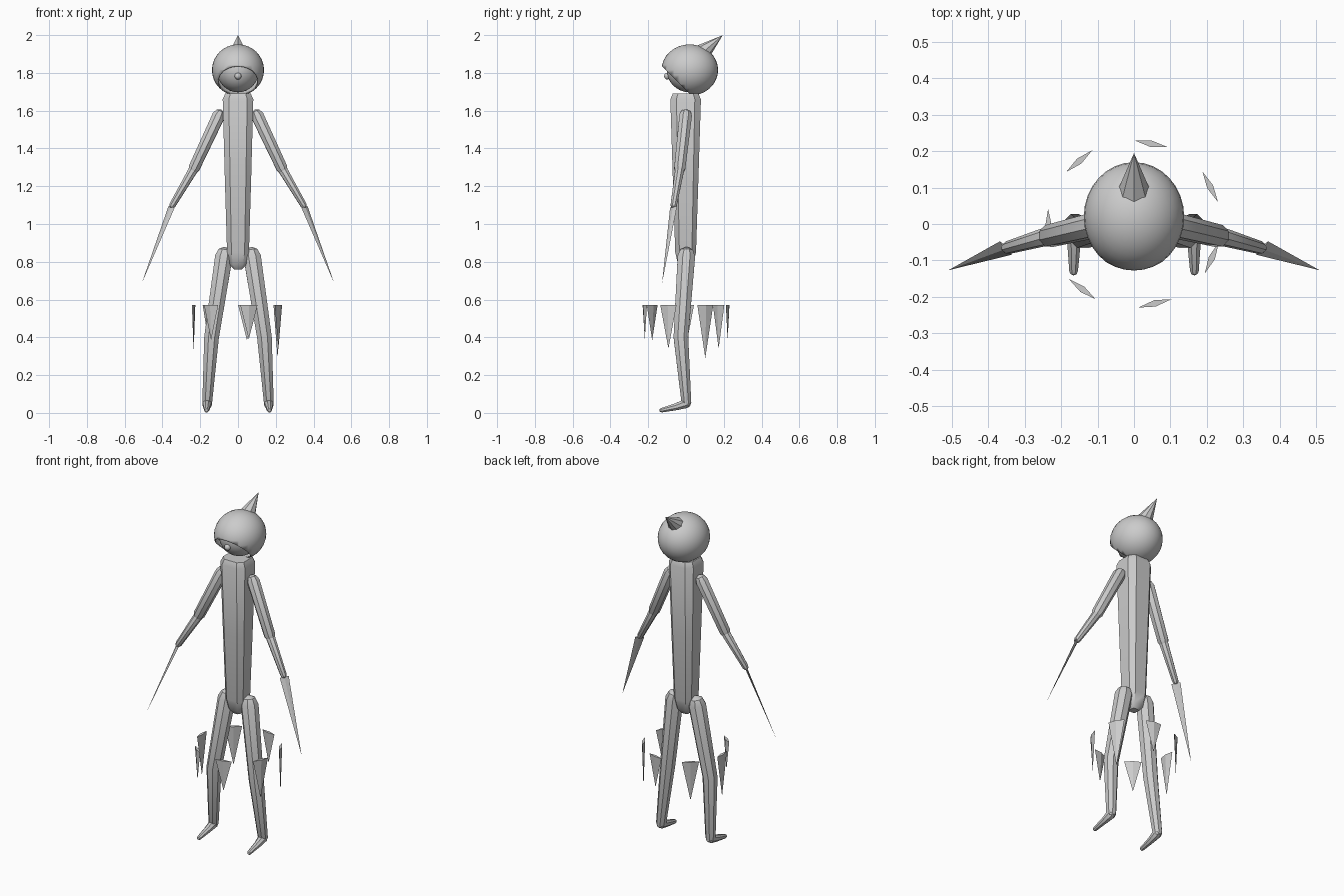
import bpy, bmesh, math
from mathutils import Vector, Matrix

cube = bpy.data.objects.get("Cube")
if cube:
    bpy.data.objects.remove(cube, do_unlink=True)

grey = bpy.data.materials.new("light_grey")
grey.use_nodes = True
GREY = (0.6, 0.6, 0.6, 1)
grey.diffuse_color = GREY
grey.node_tree.nodes["Principled BSDF"].inputs["Base Color"].default_value = GREY


def finish(name, bm, smooth=None):
    """Turn a bmesh into a named object."""
    bmesh.ops.recalc_face_normals(bm, faces=bm.faces[:])
    mesh = bpy.data.meshes.new(name)
    bm.to_mesh(mesh)
    bm.free()
    mesh.materials.append(grey)
    obj = bpy.data.objects.new(name, mesh)
    bpy.context.collection.objects.link(obj)
    if smooth:
        bpy.ops.object.select_all(action='DESELECT')
        obj.select_set(True)
        bpy.context.view_layer.objects.active = obj
        bpy.ops.object.shade_smooth_by_angle(angle=math.radians(smooth))
    return obj


def frame(axis, side):
    """Two unit vectors across an axis, the first nearest to side."""
    axis = axis.normalized()
    u = (side - axis * side.dot(axis)).normalized()
    return u, axis.cross(u)


def loft(bm, rings):
    """Skin a list of equally sized vertex rings and close both ends."""
    loops = [[bm.verts.new(p) for p in ring] for ring in rings]
    n = len(loops[0])
    for a, b in zip(loops, loops[1:]):
        for i in range(n):
            j = (i + 1) % n
            bm.faces.new((a[i], a[j], b[j], b[i]))
    bm.faces.new(loops[0])
    bm.faces.new(loops[-1])


def limb(name, joints, sides=8):
    """Tapered tube through (point, radius) joints with rounded ends."""
    pts = [Vector(p) for p, r in joints]
    radii = [r for p, r in joints]
    first = (pts[1] - pts[0]).normalized()
    last = (pts[-1] - pts[-2]).normalized()
    stations = []
    for t in (80, 45):
        a = math.radians(t)
        stations.append((pts[0] - first * radii[0] * math.sin(a), first, radii[0] * math.cos(a)))
    for i, p in enumerate(pts):
        before = (p - pts[i - 1]).normalized() if i else first
        after = (pts[i + 1] - p).normalized() if i < len(pts) - 1 else last
        stations.append((p, before + after, radii[i]))
    for t in (45, 80):
        a = math.radians(t)
        stations.append((pts[-1] + last * radii[-1] * math.sin(a), last, radii[-1] * math.cos(a)))
    rings = []
    for p, axis, r in stations:
        u, v = frame(axis, Vector((1, 0, 0)))
        angles = [math.tau * (k + 0.5) / sides for k in range(sides)]
        rings.append([p + (u * math.cos(a) + v * math.sin(a)) * r for a in angles])
    bm = bmesh.new()
    loft(bm, rings)
    return finish(name, bm, 35)


def spike(name, base, tip, wide, half_width, half_thick, sides=4):
    """Flat-based pointed shard."""
    base, tip = Vector(base), Vector(tip)
    u, v = frame(tip - base, Vector(wide))
    bm = bmesh.new()
    ring = []
    for k in range(sides):
        a = math.tau * k / sides
        ring.append(bm.verts.new(base + u * half_width * math.cos(a) + v * half_thick * math.sin(a)))
    point = bm.verts.new(tip)
    for k in range(sides):
        bm.faces.new((ring[k], ring[(k + 1) % sides], point))
    bm.faces.new(ring)
    return finish(name, bm)


def ball(name, centre, size, segments=32, cut=None):
    """Ellipsoid, optionally opened by a plane through cut = (point, normal)."""
    bm = bmesh.new()
    bmesh.ops.create_uvsphere(bm, u_segments=segments, v_segments=segments // 2, radius=1)
    bmesh.ops.transform(bm, matrix=Matrix.Translation(centre) @ Matrix.Diagonal((*size, 1)), verts=bm.verts[:])
    if cut:
        bmesh.ops.bisect_plane(bm, geom=bm.verts[:] + bm.edges[:] + bm.faces[:],
                               plane_co=cut[0], plane_no=cut[1], clear_outer=True)
    return finish(name, bm, 50)


# Head: open hood, rounded face inside, single eye and swept-back horn
centre = Vector((0, 0.02, 1.815))
hood = ball("hood", centre, (0.138, 0.15, 0.136), cut=((0, -0.128, 1.835), (0, -1, -1)))
rim = hood.modifiers.new("rim", 'SOLIDIFY')
rim.thickness = 0.006
ball("face", centre, (0.112, 0.122, 0.118))
ball("eye", (0, -0.098, 1.783), (0.018, 0.018, 0.018), 16)
spike("horn", (0, 0.09, 1.91), (0, 0.195, 2.0), (1, 0, 0), 0.046, 0.046, 8)

# Torso: chamfered square column tapering to the hips
bm = bmesh.new()
outline = [(0.6, 1), (-0.6, 1), (-1, 0.6), (-1, -0.6), (-0.6, -1), (0.6, -1), (1, -0.6), (1, 0.6)]
levels = [(0.76, 0.022, 0.022), (0.785, 0.045, 0.04), (0.85, 0.058, 0.055),
          (1.25, 0.07, 0.068), (1.66, 0.081, 0.081), (1.69, 0.068, 0.068)]
loft(bm, [[(x * w, y * d - 0.002, z) for x, y in outline] for z, w, d in levels])
finish("torso", bm, 35)

# Limbs, mirrored left and right
for side, s in (("left", 1), ("right", -1)):
    limb(side + "_leg", [((s * 0.075, 0.002, 0.828), 0.05), ((s * 0.14, -0.027, 0.40), 0.042),
                         ((s * 0.163, 0.002, 0.055), 0.028)])
    limb(side + "_foot", [((s * 0.163, 0, 0.05), 0.027), ((s * 0.165, -0.05, 0.033), 0.02),
                          ((s * 0.166, -0.128, 0.0145), 0.013)])
    limb(side + "_upper_arm", [((s * 0.103, -0.002, 1.572), 0.036), ((s * 0.233, -0.033, 1.295), 0.032)])
    limb(side + "_forearm", [((s * 0.235, -0.033, 1.29), 0.026), ((s * 0.347, -0.065, 1.10), 0.018)])
    wrist, tip = Vector((s * 0.352, -0.066, 1.09)), Vector((s * 0.51, -0.127, 0.685))
    blade_normal = Vector((s, -1, 0.5))
    spike(side + "_claw", wrist, tip, (tip - wrist).cross(blade_normal), 0.025, 0.006)

# Ring of seven floating shards, each with its own tip height
tips = [0.29, 0.385, 0.34, 0.32, 0.385, 0.39, 0.34]
for k, z in enumerate(tips):
    a = math.radians(27) + math.tau * k / len(tips)
    x, y = 0.235 * math.cos(a), 0.225 * math.sin(a)
    spike("shard_%d" % (k + 1), (x, y, 0.57), (x, y, z), (-math.sin(a), math.cos(a), 0), 0.047, 0.009)
